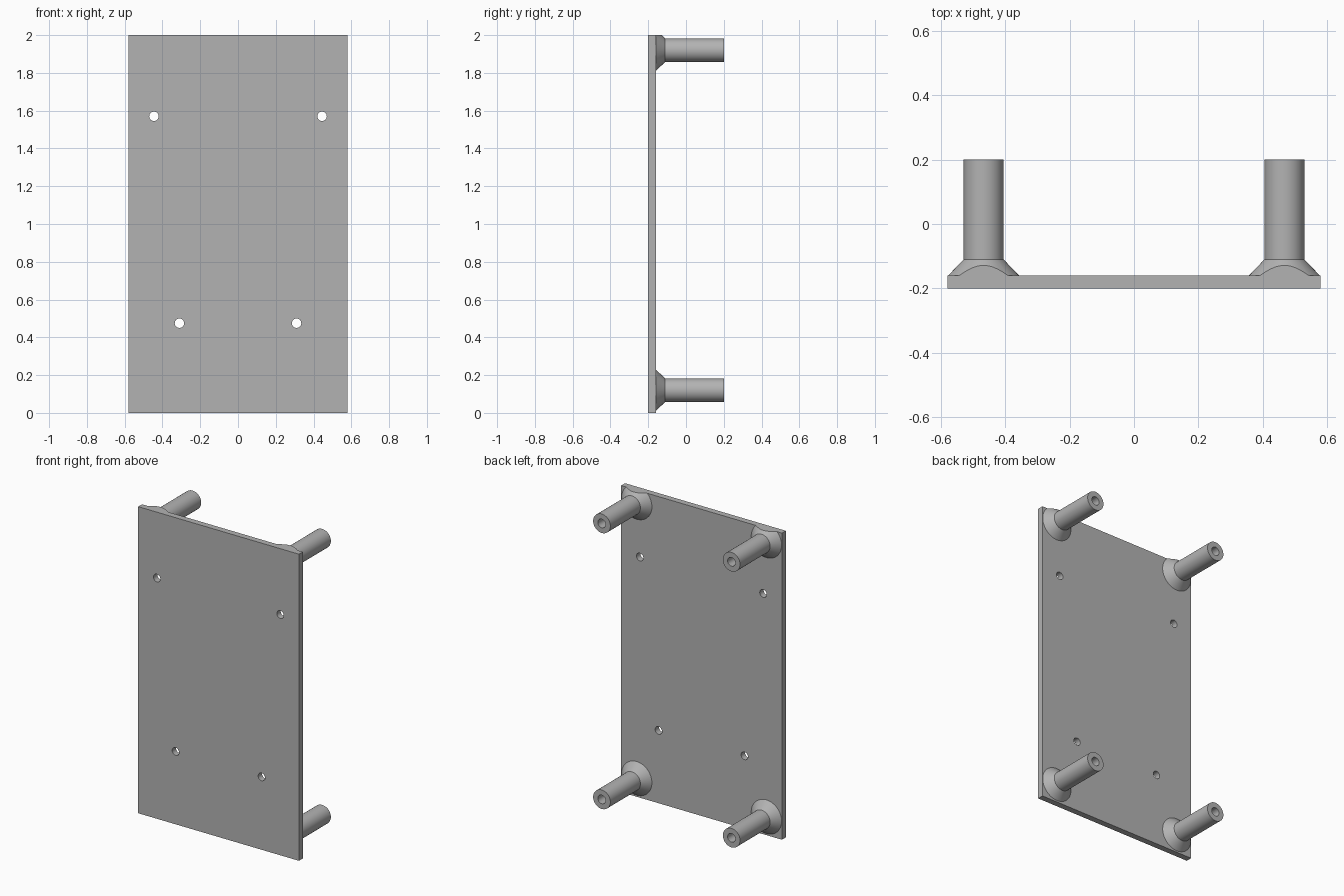
import bpy, bmesh, math
from mathutils import Matrix, Vector

cube = bpy.data.objects.get("Cube")
if cube:
    bpy.data.objects.remove(cube, do_unlink=True)

WIDTH, HEIGHT = 1.16, 2.0
FRONT, FACE, END = -0.2, -0.16, 0.2

grey = bpy.data.materials.new("plain_grey")
grey.use_nodes = True
grey.diffuse_color = (0.45, 0.45, 0.45, 1)
grey.node_tree.nodes["Principled BSDF"].inputs["Base Color"].default_value = grey.diffuse_color


def add_object(name, bm):
    bmesh.ops.recalc_face_normals(bm, faces=bm.faces)
    mesh = bpy.data.meshes.new(name)
    bm.to_mesh(mesh)
    bm.free()
    mesh.materials.append(grey)
    obj = bpy.data.objects.new(name, mesh)
    bpy.context.collection.objects.link(obj)
    return obj


def activate(obj):
    bpy.ops.object.select_all(action='DESELECT')
    obj.select_set(True)
    bpy.context.view_layer.objects.active = obj


# Flat panel
bm = bmesh.new()
bmesh.ops.create_cube(bm, size=1)
bmesh.ops.scale(bm, vec=(WIDTH, FACE - FRONT, HEIGHT), verts=bm.verts)
bmesh.ops.translate(bm, vec=(0, (FRONT + FACE) / 2, HEIGHT / 2), verts=bm.verts)
panel = add_object("panel", bm)

# Four screw holes through the panel
bm = bmesh.new()
for x, z in ((0.445, 1.57), (0.31, 0.475)):
    for side in (-1, 1):
        place = Matrix.Translation((side * x, FACE, z)) @ Matrix.Rotation(math.pi / 2, 4, 'X')
        bmesh.ops.create_cone(bm, cap_ends=True, segments=32, radius1=0.025,
                              radius2=0.025, depth=0.3, matrix=place)
cutter = add_object("hole_cutter", bm)
cutter.hide_render = True
drill = panel.modifiers.new("screw_holes", 'BOOLEAN')
drill.object = cutter
drill.solver = 'EXACT'
activate(panel)
bpy.ops.object.modifier_apply(modifier=drill.name)
bpy.data.objects.remove(cutter, do_unlink=True)
bpy.ops.object.shade_smooth_by_angle(angle=math.radians(30))

# Standoff outline (radius, y): flared foot, shaft, blind bore
OUTLINE = ((0, FACE - 0.01), (0.11, FACE - 0.01), (0.11, FACE), (0.062, -0.11),
           (0.062, END), (0.028, END), (0.028, -0.02), (0, -0.02))


def standoff(name, x, z):
    bm = bmesh.new()
    verts = [bm.verts.new((r, y, 0)) for r, y in OUTLINE]
    edges = [bm.edges.new(pair) for pair in zip(verts, verts[1:])]
    bmesh.ops.spin(bm, geom=verts + edges, cent=(0, 0, 0), axis=(0, 1, 0),
                   angle=math.tau, steps=48)
    bmesh.ops.remove_doubles(bm, verts=bm.verts, dist=0.0005)
    bmesh.ops.translate(bm, vec=(x, 0, z), verts=bm.verts)
    # Trim the foot flush with the panel's top edge
    geom = bm.verts[:] + bm.edges[:] + bm.faces[:]
    cut = bmesh.ops.bisect_plane(bm, geom=geom, plane_co=Vector((0, 0, HEIGHT)),
                                 plane_no=Vector((0, 0, 1)), clear_outer=True)
    rim = [e for e in cut["geom_cut"] if isinstance(e, bmesh.types.BMEdge)]
    if rim:
        bmesh.ops.holes_fill(bm, edges=rim)
    obj = add_object(name, bm)
    activate(obj)
    bpy.ops.object.shade_smooth_by_angle(angle=math.radians(30))


for level, z in (("lower", 0.12), ("upper", 1.92)):
    for side, x in (("right", -0.468), ("left", 0.468)):
        standoff(f"{level}_{side}_standoff", x, z)
